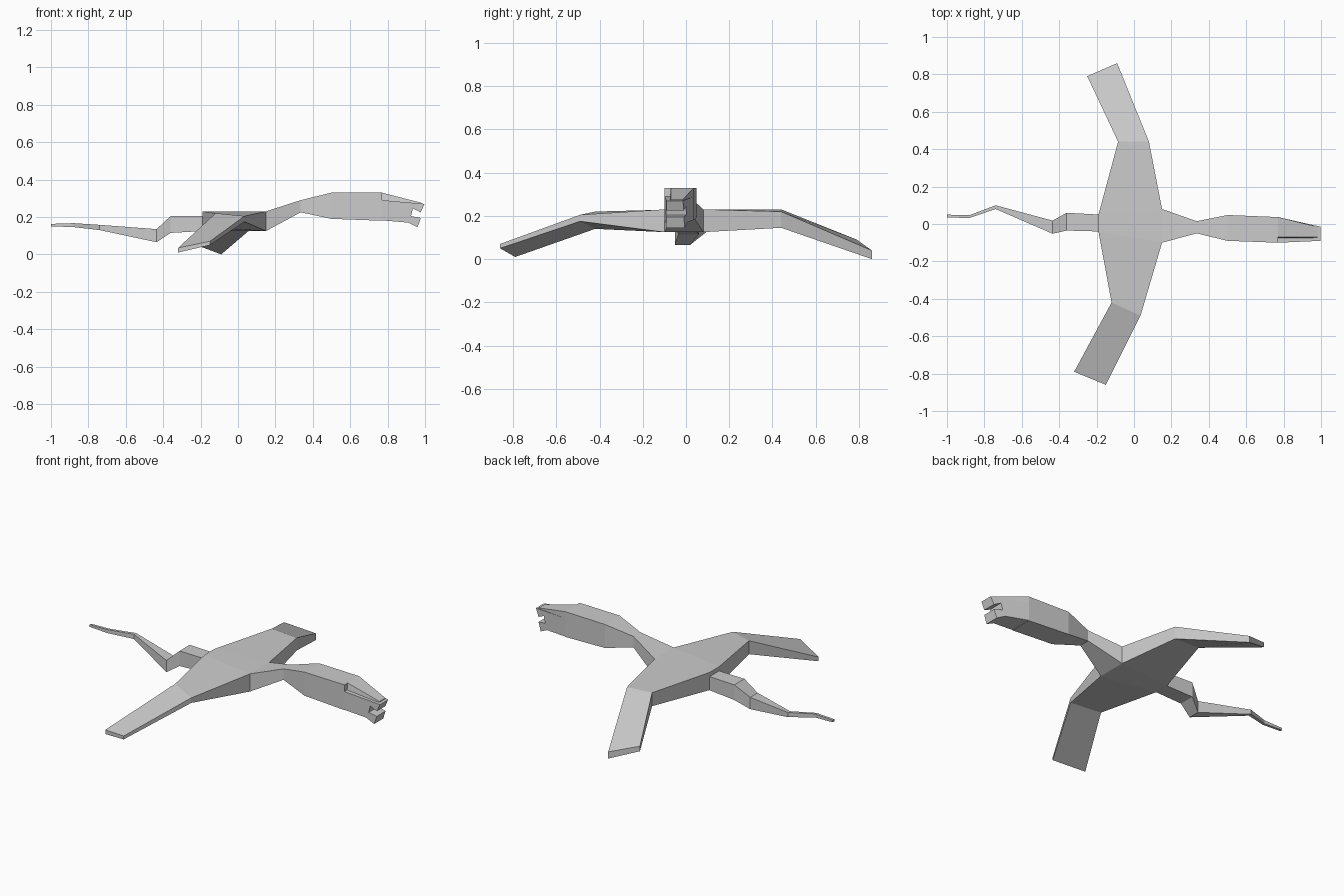
import bpy, bmesh


def finish(name, bm):
    bmesh.ops.recalc_face_normals(bm, faces=bm.faces)
    mesh = bpy.data.meshes.new(name)
    bm.to_mesh(mesh)
    bm.free()
    obj = bpy.data.objects.new(name, mesh)
    bpy.context.collection.objects.link(obj)
    return obj


def loft(name, rings):
    """Skin a chain of equal-length point rings and cap both ends."""
    bm = bmesh.new()
    loops = [[bm.verts.new(p) for p in ring] for ring in rings]
    for a, b in zip(loops, loops[1:]):
        for i in range(len(a)):
            j = (i + 1) % len(a)
            bm.faces.new((a[i], a[j], b[j], b[i]))
    bm.faces.new(loops[0])
    bm.faces.new(loops[-1])
    return finish(name, bm)


def box_ring(x, y0, y1, z0, z1):
    return [(x, y0, z0), (x, y1, z0), (x, y1, z1), (x, y0, z1)]


def wing_ring(lead, trail):
    """Each edge is (x, y, bottom, top)."""
    (lx, ly, lb, lt), (tx, ty, tb, tt) = lead, trail
    return [(lx, ly, lb), (lx, ly, lt), (tx, ty, tt), (tx, ty, tb)]


# Torso and both wings in one drooping span
loft("body_and_wings", [wing_ring(a, b) for a, b in (
    ((-0.15, -0.86, 0.05, 0.07), (-0.32, -0.79, 0.01, 0.035)),
    ((0.035, -0.49, 0.175, 0.205), (-0.12, -0.42, 0.14, 0.22)),
    ((0.15, -0.10, 0.125, 0.23), (-0.19, -0.04, 0.125, 0.23)),
    ((0.15, 0.08, 0.125, 0.23), (-0.19, 0.05, 0.125, 0.23)),
    ((0.08, 0.44, 0.145, 0.22), (-0.085, 0.44, 0.15, 0.23)),
    ((-0.09, 0.86, 0.0, 0.04), (-0.25, 0.79, 0.06, 0.09)),
)])

# Neck swelling into the back of the head
loft("neck", [box_ring(*s) for s in (
    (0.15, -0.10, 0.08, 0.125, 0.23),
    (0.335, -0.05, 0.015, 0.225, 0.29),
    (0.50, -0.09, 0.048, 0.19, 0.33),
    (0.77, -0.10, 0.037, 0.18, 0.33),
)])

# Snout with an open mouth: side profile swept across a tapering width
profile = [(0.77, 0.29), (0.997, 0.27), (0.977, 0.225), (0.935, 0.245),
           (0.925, 0.205), (0.977, 0.195), (0.96, 0.145), (0.91, 0.17),
           (0.77, 0.182)]


def side(start, end):
    return [(x, start + (end - start) * (x - 0.77) / 0.23, z) for x, z in profile]


loft("snout", [side(-0.10, -0.09), side(0.037, -0.015)])

# Narrower brow on top of the snout
loft("brow", [
    [(0.77, -0.075, 0.28), (0.77, 0.037, 0.28), (0.77, 0.037, 0.33), (0.77, -0.07, 0.33)],
    [(0.98, -0.075, 0.265), (0.98, -0.015, 0.265), (0.98, -0.015, 0.276), (0.98, -0.07, 0.276)],
])

# Kinked tail
loft("tail", [box_ring(*s) for s in (
    (-0.18, -0.04, 0.05, 0.125, 0.205),
    (-0.36, -0.035, 0.06, 0.115, 0.205),
    (-0.435, -0.052, 0.018, 0.065, 0.135),
    (-0.74, 0.08, 0.10, 0.13, 0.158),
    (-0.88, 0.032, 0.047, 0.146, 0.167),
    (-1.0, 0.035, 0.05, 0.15, 0.163),
)])
